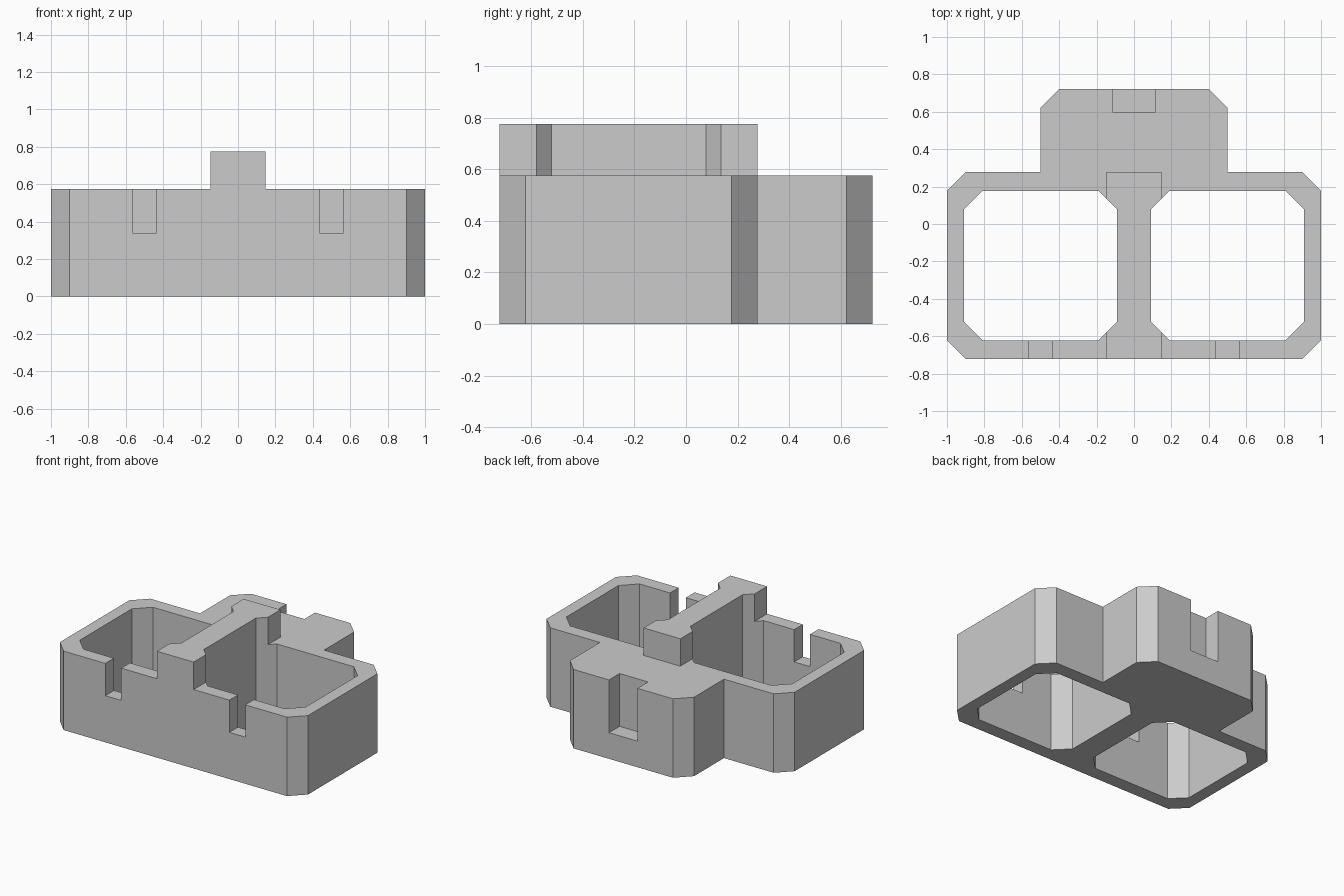
import bpy
import bmesh

default = bpy.data.objects.get("Cube")
if default:
    bpy.data.objects.remove(default, do_unlink=True)

grey = bpy.data.materials.new("plain grey")
grey.use_nodes = True
grey.diffuse_color = (0.6, 0.6, 0.6, 1)
grey.node_tree.nodes["Principled BSDF"].inputs["Base Color"].default_value = (0.6, 0.6, 0.6, 1)

FRONT, MID, BACK = -0.722, 0.277, 0.722
TOP, RIDGE_TOP = 0.575, 0.775
CUT = 0.1  # corner chamfer


def prism(name, outline, z0, z1):
    """Extrude a counter-clockwise outline from z0 to z1."""
    bm = bmesh.new()
    base = bm.faces.new([bm.verts.new((x, y, z0)) for x, y in outline])
    top = bmesh.ops.extrude_face_region(bm, geom=[base])
    verts = [v for v in top["geom"] if isinstance(v, bmesh.types.BMVert)]
    bmesh.ops.translate(bm, verts=verts, vec=(0, 0, z1 - z0))
    bmesh.ops.recalc_face_normals(bm, faces=bm.faces)
    mesh = bpy.data.meshes.new(name)
    bm.to_mesh(mesh)
    bm.free()
    mesh.materials.append(grey)
    obj = bpy.data.objects.new(name, mesh)
    bpy.context.collection.objects.link(obj)
    return obj


def rect(x0, x1, y0, y1, c=0):
    """Rectangle outline, with chamfered corners when c is set."""
    if not c:
        return [(x0, y0), (x1, y0), (x1, y1), (x0, y1)]
    return [(x0 + c, y0), (x1 - c, y0), (x1, y0 + c), (x1, y1 - c),
            (x1 - c, y1), (x0 + c, y1), (x0, y1 - c), (x0, y0 + c)]


def combine(target, tool, operation):
    """Apply a boolean and discard its helper object."""
    tool.hide_render = True
    mod = target.modifiers.new(tool.name, "BOOLEAN")
    mod.operation, mod.solver, mod.object = operation, "EXACT", tool
    bpy.context.view_layer.objects.active = target
    bpy.ops.object.modifier_apply(modifier=mod.name)
    bpy.data.objects.remove(tool, do_unlink=True)


# Body outline: wide front tray with a narrower rear block
half = [(1 - CUT, FRONT), (1, FRONT + CUT), (1, MID - CUT), (1 - CUT, MID),
        (0.5, MID), (0.5, BACK - CUT), (0.5 - CUT, BACK)]
body = prism("holder_body", half + [(-x, y) for x, y in reversed(half)], 0, TOP)

# Raised ridge along the centre divider
combine(body, prism("ridge", rect(-0.148, 0.148, FRONT, MID), 0.3, RIDGE_TOP), "UNION")

# Open wells and front notches on both sides
for s in (-1, 1):
    well = rect(s * 0.5 - 0.41, s * 0.5 + 0.41, FRONT + CUT, MID - CUT, CUT)
    combine(body, prism("well", well, -0.1, 1), "DIFFERENCE")
    notch = rect(s * 0.5 - 0.064, s * 0.5 + 0.064, FRONT - 0.1, FRONT + 0.2)
    combine(body, prism("front_notch", notch, 0.34, 1), "DIFFERENCE")

# Notch in the rear block
combine(body, prism("rear_notch", rect(-0.115, 0.115, 0.6, 0.9), 0.19, 1), "DIFFERENCE")
